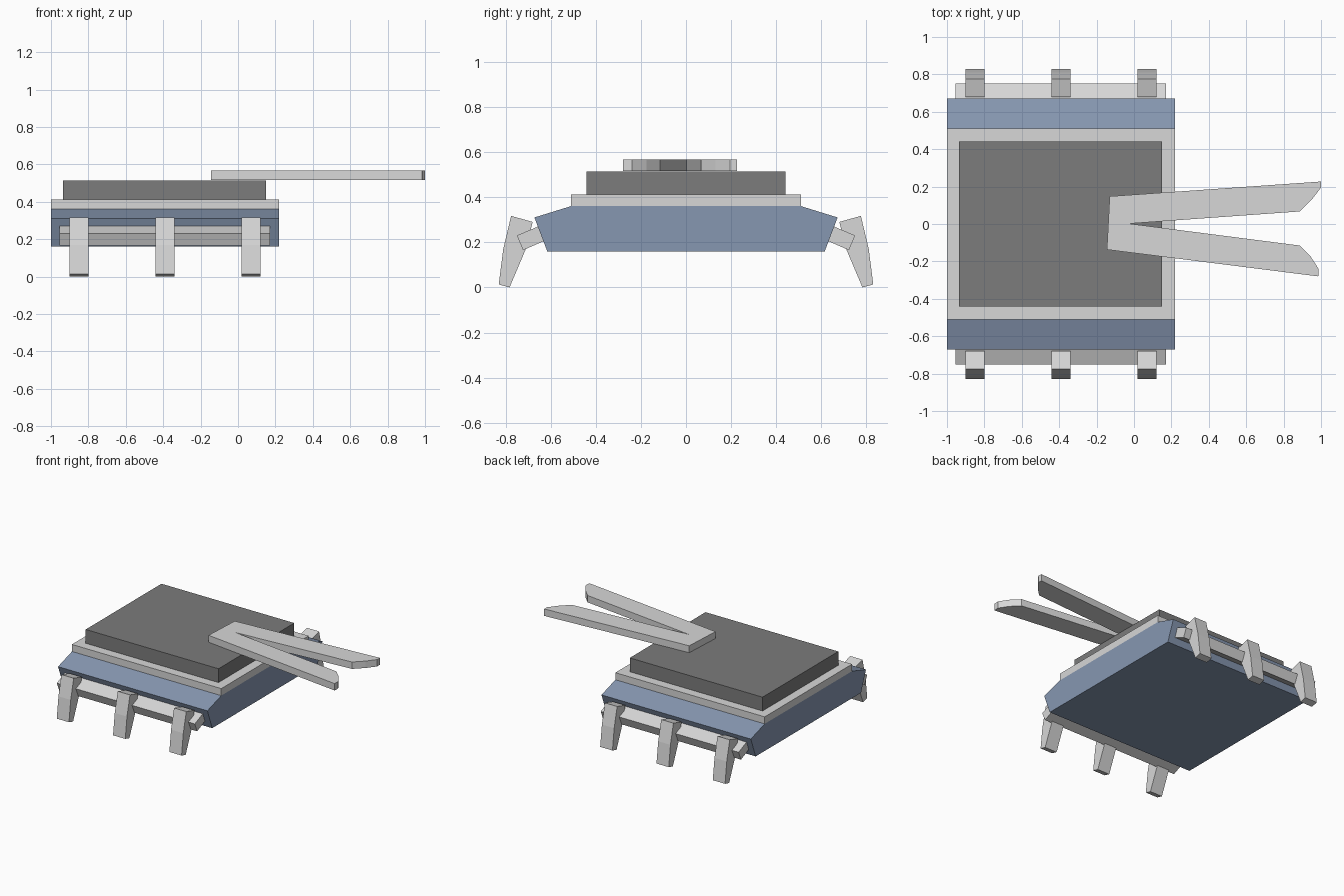
import bpy, bmesh
from mathutils import Vector

if "Cube" in bpy.data.objects:
    bpy.data.objects.remove(bpy.data.objects["Cube"])


def material(name, color):
    m = bpy.data.materials.new(name)
    m.diffuse_color = (*color, 1)
    m.use_nodes = True
    m.node_tree.nodes["Principled BSDF"].inputs["Base Color"].default_value = m.diffuse_color
    return m


BLUE = material("slate blue", (0.24, 0.31, 0.44))
LIGHT = material("light grey", (0.68, 0.68, 0.68))
DARK = material("dark grey", (0.2, 0.2, 0.2))


def extrude(name, points, offset, mat):
    """Fill a flat outline and extrude it along offset."""
    bm = bmesh.new()
    face = bm.faces.new([bm.verts.new(p) for p in points])
    res = bmesh.ops.extrude_face_region(bm, geom=[face], use_keep_orig=True)
    verts = [g for g in res["geom"] if isinstance(g, bmesh.types.BMVert)]
    bmesh.ops.translate(bm, verts=verts, vec=Vector(offset))
    bmesh.ops.recalc_face_normals(bm, faces=bm.faces)
    mesh = bpy.data.meshes.new(name)
    bm.to_mesh(mesh)
    bm.free()
    mesh.materials.append(mat)
    ob = bpy.data.objects.new(name, mesh)
    bpy.context.collection.objects.link(ob)
    return ob


def along_x(name, profile, x0, x1, mat, side=1):
    """Extrude a (y, z) profile from x0 to x1, optionally flipped in y."""
    return extrude(name, [(x0, side * y, z) for y, z in profile], (x1 - x0, 0, 0), mat)


def slab(name, x0, x1, half_y, z0, z1, mat):
    profile = [(-half_y, z0), (half_y, z0), (half_y, z1), (-half_y, z1)]
    return along_x(name, profile, x0, x1, mat)


# Body: hull with sloped shoulders, then two stacked plates
half = [(0.615, 0.16), (0.672, 0.31), (0.51, 0.36)]
along_x("hull", half + [(-y, z) for y, z in reversed(half)], -1.0, 0.22, BLUE)
slab("deck_plate", -1.0, 0.22, 0.51, 0.36, 0.412, LIGHT)
slab("top_block", -0.935, 0.15, 0.442, 0.412, 0.514, DARK)

# Side rails and three legs on each side
rail = [(0.75, 0.23), (0.722, 0.165), (0.62, 0.21), (0.655, 0.27)]
leg = [(0.775, 0.317), (0.68, 0.29), (0.71, 0.17),
       (0.782, 0.0), (0.83, 0.013), (0.81, 0.17)]
for side, label in ((-1, "front"), (1, "back")):
    along_x(f"{label}_rail", rail, -0.955, 0.172, LIGHT, side)
    for i, x in enumerate((-0.9, -0.44, 0.02)):
        along_x(f"{label}_leg_{i + 1}", leg, x, x + 0.1, LIGHT, side)

# Forked blade lying on the top block and reaching forward
fork = [(-0.13, 0.148), (-0.145, -0.137),
        (0.985, -0.28), (0.987, -0.24), (0.945, -0.175), (0.885, -0.115),
        (-0.025, 0.002),
        (0.885, 0.067), (0.95, 0.13), (1.0, 0.195), (1.0, 0.227)]
extrude("forked_blade", [(x, y, 0.515) for x, y in fork], (0, 0, 0.051), LIGHT)
